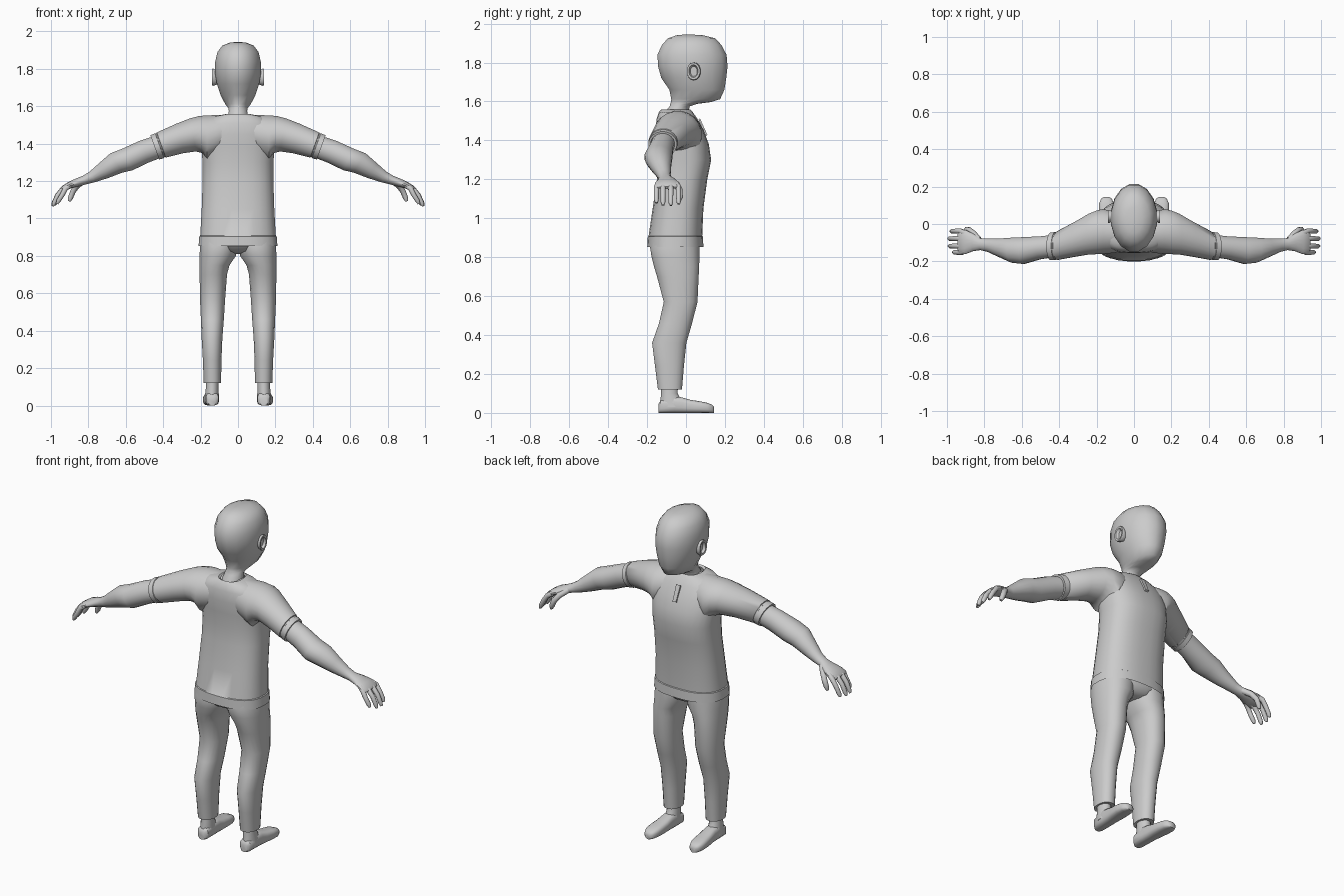
import bpy, bmesh, math
from mathutils import Vector

grey = bpy.data.materials.new("plain grey")
grey.diffuse_color = (0.6, 0.6, 0.6, 1)


def loft(name, rings, n=20, p=1.0, caps=(True, True), mirror=False, angle=45):
    """Skin a tube through rings of (centre, half axis u, half axis v)."""
    bm = bmesh.new()
    loops = []
    for c, u, v in rings:
        loop = []
        for i in range(n):
            a = 2 * math.pi * (i + 0.5) / n
            s, t = math.cos(a), math.sin(a)
            s = math.copysign(abs(s) ** p, s)
            t = math.copysign(abs(t) ** p, t)
            loop.append(bm.verts.new(Vector(c) + Vector(u) * s + Vector(v) * t))
        loops.append(loop)
    for a, b in zip(loops, loops[1:]):
        for i in range(n):
            j = (i + 1) % n
            bm.faces.new((a[i], a[j], b[j], b[i]))
    if caps[0]:
        bm.faces.new(loops[0][::-1])
    if caps[1]:
        bm.faces.new(loops[-1])
    bmesh.ops.recalc_face_normals(bm, faces=bm.faces)
    me = bpy.data.meshes.new(name)
    bm.to_mesh(me)
    bm.free()
    ob = bpy.data.objects.new(name, me)
    bpy.context.collection.objects.link(ob)
    me.materials.append(grey)
    bpy.ops.object.select_all(action='DESELECT')
    ob.select_set(True)
    bpy.context.view_layer.objects.active = ob
    bpy.ops.object.shade_smooth_by_angle(angle=math.radians(angle))
    if mirror:
        ob.modifiers.new("Mirror", 'MIRROR')
    return ob


def level(z, y0, y1, x0, x1):
    """Horizontal ring filling a rectangle."""
    return (((x0 + x1) / 2, (y0 + y1) / 2, z), ((x1 - x0) / 2, 0, 0), (0, (y1 - y0) / 2, 0))


def across(x, y, z, ry, rz, tilt=0):
    """Ring facing sideways, leaning by tilt degrees."""
    t = math.radians(tilt)
    return ((x, y, z), (0, ry, 0), (rz * math.sin(t), 0, rz * math.cos(t)))


def body(rows):
    return [level(z, y0, y1, -r, r) for z, y0, y1, r in rows]


# Head: narrow skull, tapered jaw, neck
loft("head", body([
    (1.50, -.12, .02, .06), (1.55, -.105, .015, .055), (1.575, -.085, .02, .05),
    (1.588, -.082, .06, .052), (1.597, -.08, .13, .058), (1.612, -.078, .178, .07),
    (1.66, -.088, .20, .095), (1.72, -.13, .21, .115), (1.78, -.147, .217, .126),
    (1.84, -.15, .212, .124), (1.89, -.127, .185, .112), (1.925, -.095, .152, .085),
    (1.94, -.05, .09, .045), (1.944, -.01, .03, .01)]), n=16, angle=60)
# Ears: shallow cups
loft("ear", [across(.10, .045, 1.75, .02, .03), across(.132, .04, 1.755, .036, .046),
             across(.140, .038, 1.756, .034, .044), across(.139, .038, 1.756, .024, .033),
             across(.125, .04, 1.755, .018, .026)], n=14, mirror=True)

# Shirt: torso with hem band, sleeves with cuffs
loft("shirt_torso", body([
    (.90, -.185, .075, .198), (.852, -.20, .09, .212), (.905, -.197, .088, .208),
    (.908, -.193, .084, .203), (1.05, -.172, .09, .195), (1.2, -.15, .11, .19),
    (1.3, -.147, .13, .19), (1.38, -.152, .118, .197), (1.45, -.157, .092, .2),
    (1.51, -.152, .06, .18), (1.545, -.14, .035, .13), (1.558, -.128, .022, .066),
    (1.55, -.115, .015, .058)]), n=28, p=.8, caps=(False, False))
loft("sleeve", [
    across(.03, -.05, 1.465, .08, .09), across(.10, -.045, 1.45, .11, .104),
    across(.165, -.04, 1.43, .122, .123), across(.2, -.045, 1.448, .118, .101, 6),
    across(.24, -.054, 1.447, .11, .091, 10), across(.31, -.08, 1.428, .095, .082, 15),
    across(.41, -.116, 1.393, .077, .072, 20), across(.412, -.116, 1.392, .072, .068, 20),
    across(.418, -.117, 1.39, .072, .068, 20), across(.419, -.117, 1.389, .075, .071, 20),
    across(.445, -.12, 1.38, .074, .07, 20), across(.445, -.12, 1.38, .062, .06, 20)],
    caps=(False, False), mirror=True)
# Neck placket on the chest
loft("neck_placket", [((0, .068, 1.51), (.016, 0, 0), (0, .005, .003)),
                      ((0, .106, 1.425), (.013, 0, 0), (0, .005, .003))], n=4, p=.5)

# Arms, palms and digits
loft("arm", [
    across(.38, -.112, 1.40, .06, .06, 20), across(.5, -.127, 1.358, .062, .064, 22),
    across(.59, -.142, 1.316, .073, .065, 25), across(.65, -.14, 1.297, .068, .062, 32),
    across(.72, -.127, 1.255, .05, .047, 32), across(.78, -.114, 1.222, .036, .032, 25),
    across(.82, -.108, 1.206, .032, .025, 20), across(.86, -.098, 1.192, .048, .023, 18),
    across(.90, -.096, 1.178, .065, .019, 24), across(.93, -.096, 1.163, .066, .015, 32),
    across(.94, -.096, 1.157, .05, .008, 32)], n=16, mirror=True)


def digit(name, pts, r):
    rings = []
    for i, q in enumerate(pts):
        d = Vector(pts[min(i + 1, len(pts) - 1)]) - Vector(pts[max(i - 1, 0)])
        u = d.cross(Vector((0, 1, 0))).normalized()
        v = d.cross(u).normalized()
        k = r * (.45 if i == len(pts) - 1 else 1 - .06 * i)
        rings.append((q, u * k, v * k))
    loft(name, rings, n=8, mirror=True, angle=60)


for i, (y, reach) in enumerate([(-.038, -.012), (-.078, 0), (-.118, -.002), (-.152, -.025)]):
    digit(f"finger_{i + 1}", [(.90, y * .8 - .02, 1.176), (.935 + reach / 2, y, 1.16),
                              (.965 + reach, y, 1.125), (.985 + reach, y, 1.082 - reach / 2),
                              (.992 + reach, y, 1.066 - reach / 2)], .0155)
digit("thumb", [(.83, -.085, 1.20), (.86, -.05, 1.175), (.882, -.032, 1.145),
                (.896, -.03, 1.11), (.902, -.032, 1.092)], .018)

# Trousers: seat and legs
loft("trouser_seat", body([(.93, -.17, .065, .185), (.86, -.185, .07, .195),
                           (.825, -.16, .055, .12), (.81, -.10, .02, .05)]), p=.85)
loft("trouser_leg", [level(*r) for r in [
    (.92, -.17, .065, .005, .195), (.85, -.186, .07, .003, .205), (.80, -.178, .07, .01, .206),
    (.75, -.165, .069, .045, .206), (.70, -.15, .066, .058, .206), (.57, -.115, .06, .068, .204),
    (.46, -.14, .032, .075, .199), (.36, -.175, .003, .083, .195), (.24, -.16, -.01, .088, .188),
    (.12, -.145, -.02, .09, .184), (.122, -.135, -.03, .1, .174)]], p=.9, mirror=True)

# Feet
loft("ankle", [level(.18, -.128, -.04, .104, .172), level(.10, -.128, -.042, .104, .172),
               level(.06, -.134, -.02, .102, .176), level(.03, -.136, 0, .102, .178)],
     n=16, mirror=True)
loft("foot", [((x, y, h / 2), (w, 0, 0), (0, 0, h / 2)) for y, x, w, h in [
    (-.142, .138, .02, .045), (-.13, .138, .034, .065), (-.06, .139, .038, .085),
    (-.02, .14, .038, .08), (.02, .142, .041, .068), (.07, .145, .043, .06),
    (.11, .147, .04, .052), (.135, .147, .029, .042), (.145, .147, .014, .03)]],
     n=16, p=.65, mirror=True)
